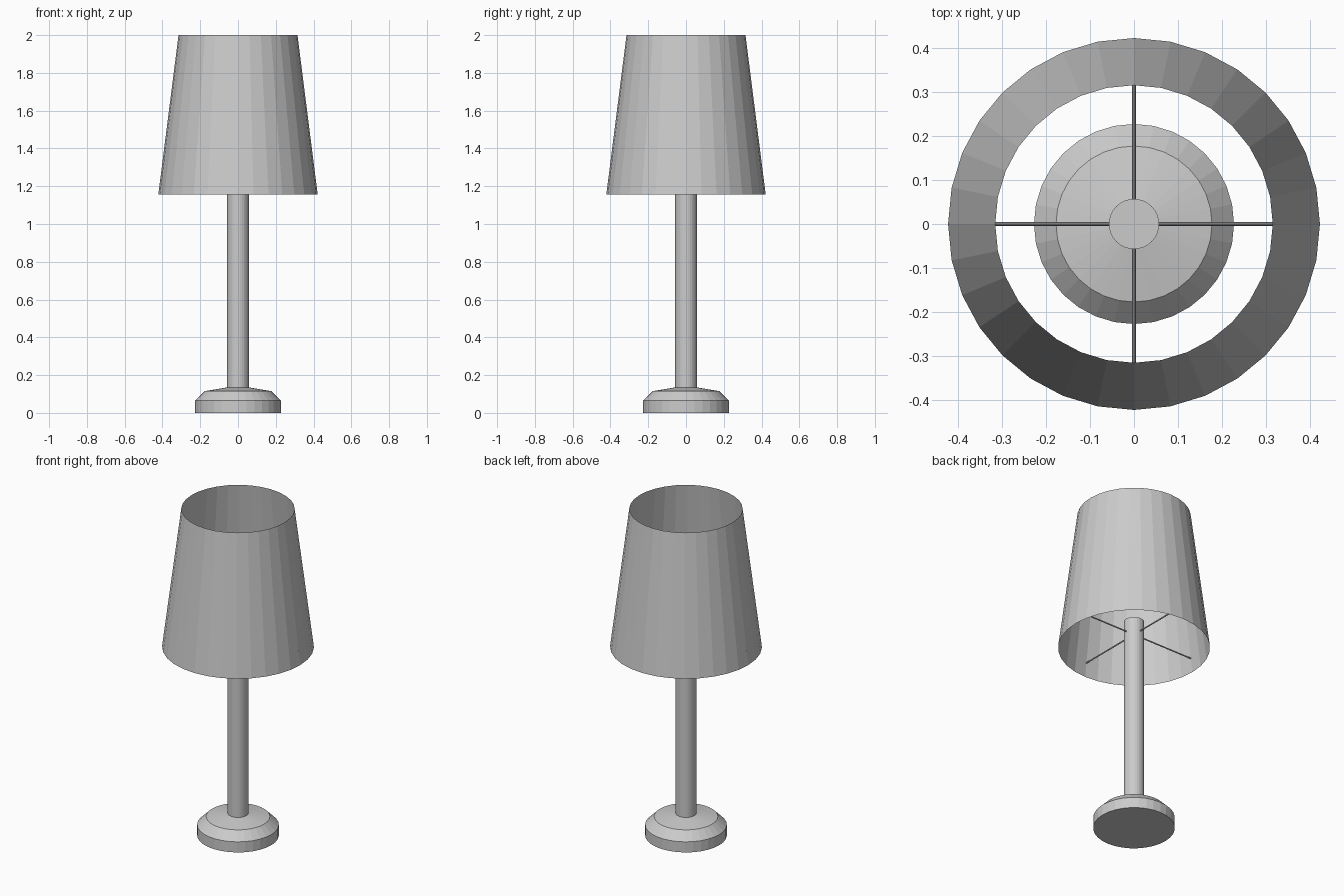
import bpy, bmesh
from math import cos, sin, tau, pi

if "Cube" in bpy.data.objects:
    bpy.data.objects.remove(bpy.data.objects["Cube"])

SIDES = 32


def lathe(name, profile, caps=True):
    """Spin (radius, z) points, bottom to top, around the z axis."""
    bm = bmesh.new()
    rings = [[bm.verts.new((r * cos(tau * i / SIDES), r * sin(tau * i / SIDES), z))
              for i in range(SIDES)] for r, z in profile]
    for low, high in zip(rings, rings[1:]):
        for i in range(SIDES):
            j = (i + 1) % SIDES
            bm.faces.new((low[i], low[j], high[j], high[i]))
    if caps:
        bm.faces.new(rings[0][::-1])
        bm.faces.new(rings[-1])
    mesh = bpy.data.meshes.new(name)
    bm.to_mesh(mesh)
    bm.free()
    obj = bpy.data.objects.new(name, mesh)
    bpy.context.collection.objects.link(obj)
    return obj


# Stepped foot and the pole rising from it
lathe("base", [(0.227, 0), (0.227, 0.065), (0.177, 0.115), (0.057, 0.135)])
lathe("pole", [(0.057, 0.13), (0.057, 1.32)])

# Thin open shade
lathe("shade", [(0.422, 1.155), (0.315, 2.0)], caps=False)

# Four thin spokes holding the shade to the pole
INNER, OUTER = 0.05, 0.411
for k in range(4):
    a = k * pi / 2
    mid = (INNER + OUTER) / 2
    bpy.ops.mesh.primitive_cylinder_add(
        vertices=8, radius=0.004, depth=OUTER - INNER,
        location=(mid * cos(a), mid * sin(a), 1.24), rotation=(0, pi / 2, a))
    bpy.context.object.name = f"spoke_{k + 1}"
